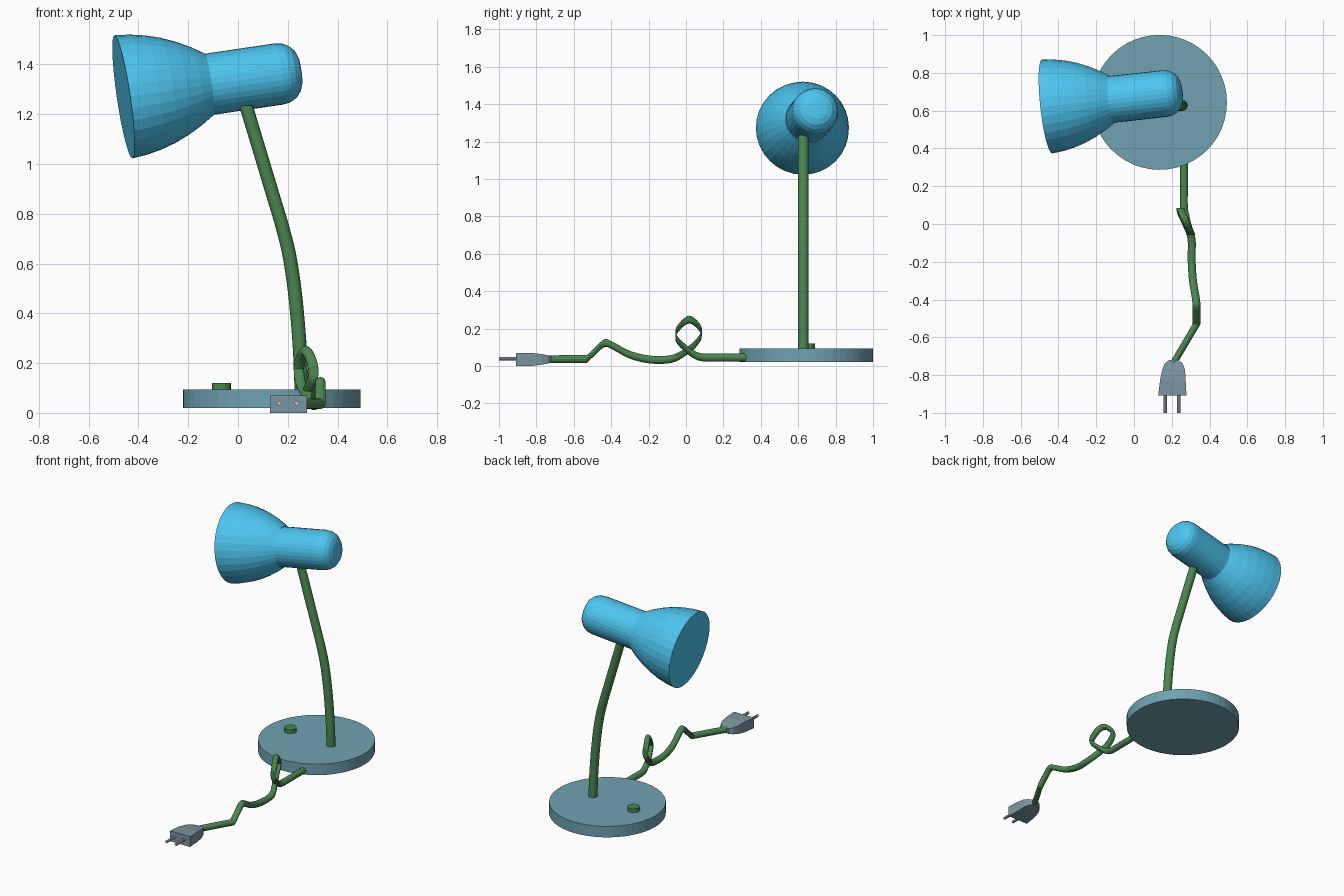
import bpy, bmesh
from math import sin, cos, pi
from mathutils import Vector

if "Cube" in bpy.data.objects:
    bpy.data.objects.remove(bpy.data.objects["Cube"])


def material(name, rgb):
    m = bpy.data.materials.new(name)
    m.diffuse_color = (*rgb, 1)
    m.use_nodes = True
    m.node_tree.nodes["Principled BSDF"].inputs["Base Color"].default_value = m.diffuse_color
    return m


BLUE = material("blue_paint", (0.075, 0.56, 0.87))
SLATE = material("slate_paint", (0.16, 0.36, 0.44))
GREEN = material("green_paint", (0.07, 0.24, 0.08))
YELLOW = material("bulb_glass", (0.62, 0.52, 0.16))
PLUG = material("plug_plastic", (0.2, 0.3, 0.36))


def loft(name, rings, mat=None):
    """Skin a list of equal-length rings and cap both ends."""
    bm = bmesh.new()
    loops = [[bm.verts.new(p) for p in ring] for ring in rings]
    n = len(loops[0])
    for a, b in zip(loops, loops[1:]):
        for i in range(n):
            j = (i + 1) % n
            bm.faces.new((a[i], a[j], b[j], b[i]))
    bm.faces.new(loops[0][::-1])
    bm.faces.new(loops[-1])
    bmesh.ops.recalc_face_normals(bm, faces=bm.faces)
    me = bpy.data.meshes.new(name)
    bm.to_mesh(me)
    bm.free()
    ob = bpy.data.objects.new(name, me)
    bpy.context.collection.objects.link(ob)
    if mat:
        me.materials.append(mat)
    return ob


def circle(c, r, u, v, n):
    return [Vector(c) + r * (cos(2 * pi * i / n) * u + sin(2 * pi * i / n) * v)
            for i in range(n)]


def lathe(name, origin, axis, profile, mat=None, n=32):
    """Revolve (distance along axis, radius) points about an axis."""
    axis = Vector(axis).normalized()
    u = axis.orthogonal().normalized()
    v = axis.cross(u)
    return loft(name, [circle(Vector(origin) + axis * t, r, u, v, n)
                       for t, r in profile], mat)


def smooth_path(pts, steps=4):
    """Catmull-Rom spans, one list of points per span."""
    p = [Vector(q) for q in pts]
    p = [2 * p[0] - p[1]] + p + [2 * p[-1] - p[-2]]
    spans = []
    for a, b, c, d in zip(p, p[1:], p[2:], p[3:]):
        spans.append([0.5 * (2 * b + (c - a) * t + (2 * a - 5 * b + 4 * c - d) * t * t
                             + (3 * b - a - 3 * c + d) * t ** 3)
                      for t in [k / steps for k in range(steps + 1)]])
    return spans


def join(spans):
    return spans[0] + [q for s in spans[1:] for q in s[1:]]


X, Y, Z = Vector((1, 0, 0)), Vector((0, 1, 0)), Vector((0, 0, 1))

# Base disc and switch button
lathe("base", (0.135, 0.644, 0), Z, [(0.02, 0.357), (0.094, 0.357)], SLATE, 48)
lathe("switch_button", (-0.066, 0.652, 0), Z, [(0.08, 0.038), (0.12, 0.038)], GREEN, 16)

# Bent post
post = join(smooth_path([(0.256, 0.627, 0.08), (0.247, 0.627, 0.28), (0.229, 0.627, 0.48),
                         (0.205, 0.627, 0.64), (0.175, 0.627, 0.76)]))
post.append(Vector((0.032, 0.627, 1.235)))
loft("post", [circle(p, 0.028, X, Y, 16) for p in post], GREEN)

# Lamp head: shade, neck and bulb share one tilted axis
rim, aim = (-0.46, 0.622, 1.27), (1, 0.11, 0.147)
outer = [(0, 0.25), (0.06, 0.244), (0.12, 0.232), (0.18, 0.214),
         (0.24, 0.189), (0.3, 0.157), (0.347, 0.127)]
inner = [(max(t - 0.006, 0), r - 0.008) for t, r in reversed(outer)]
lathe("shade", rim, aim, outer + inner, BLUE)
lathe("neck", rim, aim, [(0.343, 0.124), (0.635, 0.124), (0.665, 0.119), (0.69, 0.106),
                         (0.71, 0.084), (0.721, 0.055), (0.724, 0.02)], BLUE)
ball = [(0.12 - 0.1 * cos(a), 0.1 * sin(a)) for a in [pi * k / 12 for k in range(1, 9)]]
lathe("bulb", rim, aim, [(0.02, 0.004)] + ball + [(0.21, 0.055), (0.24, 0.045), (0.342, 0.045)],
      YELLOW, 24)

# Power cord: upright round sections swept along the path, split where it turns back
path = [(0.264, 0.2, 0.045), (0.264, 0.09, 0.046), (0.272, 0.045, 0.06), (0.282, 0, 0.092),
        (0.303, -0.056, 0.155),
        (0.295, -0.035, 0.21), (0.272, 0.018, 0.248), (0.25, 0.068, 0.212),
        (0.245, 0.084, 0.17),
        (0.252, 0.05, 0.118), (0.275, 0, 0.077), (0.304, -0.075, 0.038), (0.305, -0.19, 0.034),
        (0.312, -0.3, 0.06), (0.327, -0.39, 0.107), (0.331, -0.435, 0.122),
        (0.331, -0.485, 0.08), (0.331, -0.53, 0.037)]
spans = smooth_path(path)
strands = {"cord_lead": [Vector((0.264, 0.4, 0.045))] + join(spans[:4]),
           "cord_loop": join(spans[4:8]),
           "cord_tail": join(spans[8:]) + [Vector((0.21, -0.735, 0.036))]}
for name, pts in strands.items():
    loft(name, [circle(p, 0.021, X, Z, 12) for p in pts], GREEN)

# Plug body: tapering boxes (y, centre x, half width, half height)
body = [(-0.908, 0.203, 0.075, 0.035), (-0.82, 0.206, 0.067, 0.034),
        (-0.77, 0.21, 0.06, 0.028), (-0.738, 0.211, 0.047, 0.022), (-0.72, 0.211, 0.025, 0.018)]
loft("plug", [[Vector((cx + sx * w, y, 0.035 + sz * h))
               for sx, sz in ((-1, -1), (1, -1), (1, 1), (-1, 1))]
              for y, cx, w, h in body], PLUG)

# Plug prongs
for side, x in (("left", 0.166), ("right", 0.236)):
    lathe("prong_" + side, (x, -0.89, 0.039), -Y, [(0, 0.009), (0.11, 0.009)], None, 10)
